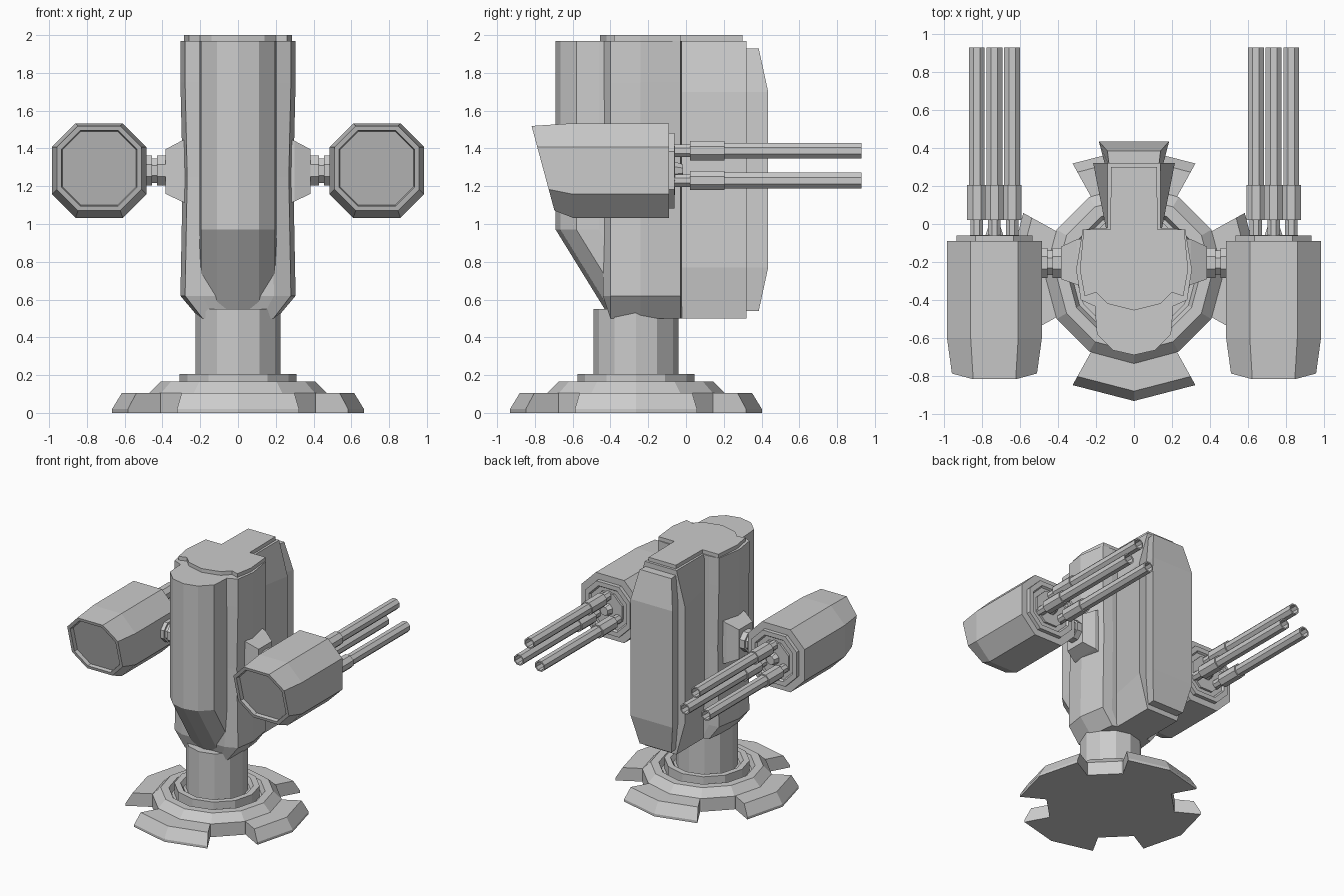
import bpy, bmesh
from math import sin, cos, radians, pi

if "Cube" in bpy.data.objects:
    bpy.data.objects.remove(bpy.data.objects["Cube"])

CY = -0.265            # pedestal axis
PX, PZ = 0.735, 1.283  # gun pod axis


def loft(name, rings, mirror=False):
    """Skin a stack of equal-length rings, cap both ends."""
    bm = bmesh.new()
    vs = [[bm.verts.new(p) for p in r] for r in rings]
    n = len(rings[0])
    for a, b in zip(vs, vs[1:]):
        for i in range(n):
            j = (i + 1) % n
            bm.faces.new((a[i], a[j], b[j], b[i]))
    bm.faces.new(vs[0][::-1])
    bm.faces.new(vs[-1])
    bmesh.ops.recalc_face_normals(bm, faces=bm.faces[:])
    me = bpy.data.meshes.new(name)
    bm.to_mesh(me)
    bm.free()
    ob = bpy.data.objects.new(name, me)
    bpy.context.collection.objects.link(ob)
    if mirror:
        ob.modifiers.new("mirror", 'MIRROR').use_mirror_merge = False
    return ob


def sym(half):
    """Half outline (x >= 0) to a full closed outline symmetric in x."""
    return half + [(-x, y) for x, y in reversed(half) if x > 1e-6]


def flat(pts, z):
    return [(x, y, z) for x, y in pts]


def turned(name, profile, n=12):
    """Vertical turned part on the pedestal axis from (radius, z)."""
    return loft(name, [[(r * cos(2 * pi * k / n), CY + r * sin(2 * pi * k / n), z)
                        for k in range(n)] for r, z in profile])


def turned_y(name, x, z, profile, n=8):
    """Mirrored turned part along y from (radius, y)."""
    a = [2 * pi * (k + .5) / n for k in range(n)]
    return loft(name, [[(x + r * cos(t), y, z + r * sin(t)) for t in a]
                       for r, y in profile], True)


# Pedestal
turned("base_disc", [(.47, 0), (.47, .105), (.41, .165), (.35, .165), (.33, .12)])
turned("base_ring", [(.31, .1), (.31, .205), (.265, .205), (.245, .17)])
turned("column", [(.225, .1), (.225, .55)])

# Four feet around the base
for k in range(4):
    def foot_ring(outer, z):
        pol = [(.42, -29), (outer, -29), (outer, 0), (outer, 29), (.42, 29), (.42, 0)]
        return [(r * cos(radians(a + 90 * k)), CY + r * sin(radians(a + 90 * k)), z)
                for r, a in pol]
    loft("foot_%d" % (k + 1), [foot_ring(.667, 0), foot_ring(.667, .02),
                               foot_ring(.615, .105)])

# Main body, tapering at the bottom
body = sym([(.19, -.02), (.27, -.03), (.305, -.24), (.28, -.4), (.19, -.44)])
loft("body", [flat([(x * .67, max(y, -.4)) for x, y in body], .5),
              flat(body, .62), flat([(x * .96, y) for x, y in body], 1.25),
              flat(body, 1.75), flat(body, 1.97)])

# Rounded front column with sloped underside
front = sym([(0, -.69), (.11, -.665), (.195, -.58), (.205, -.46), (.2, -.3)])
loft("front_column", [flat([(x, min(y + .29, -.2)) for x, y in front], .5),
                      flat(front, .97), flat(front, 1.97)])

# Rear neck, flaring to the back between the chamfered ends
def neck(w, z):
    return flat([(.14, -.06), (w, .32), (-w, .32), (-.14, -.06)], z)
loft("rear_neck", [neck(.14, .5), neck(.215, .77), neck(.215, 1.7), neck(.14, 1.97)])

# Rear plate with chamfered ends
def plate(w_in, w_out, y, z):
    return flat([(w_in, .3), (w_out, y), (-w_out, y), (-w_in, .3)], z)
loft("rear_plate", [plate(.13, .14, .385, .54), plate(.15, .185, .435, .77),
                    plate(.15, .185, .435, 1.7), plate(.13, .14, .385, 1.93)])

# Top cap
cap = sym([(.12, .3), (.125, -.03), (.265, -.03), (.285, -.24), (.26, -.38),
           (.2, -.36), (.14, -.42), (0, -.455)])
loft("top_cap", [flat(cap, 1.95), flat(cap, 2.0)])

# Side mounts and pod arms
def slab(x, y0, y1, z0, z1):
    return [(x, y0, z0), (x, y1, z0), (x, y1, z1), (x, y0, z1)]
loft("side_mount", [slab(.25, -.32, -.08, 1.1, 1.46), slab(.3, -.32, -.08, 1.12, 1.44),
                    slab(.385, -.29, -.12, 1.16, 1.395)], True)

def arm(x, r):
    return [(x, -.205 + r * cos(pi * (k + .5) / 4), PZ + r * sin(pi * (k + .5) / 4))
            for k in range(8)]
loft("pod_arm", [arm(.36, .085), arm(.43, .085), arm(.43, .07), arm(.455, .07),
                 arm(.455, .085), arm(.52, .085)], True)

# Gun pods: octagonal shell with a slanted, recessed front
def octo(h, y, slant=0.0, dz=0.0):
    f = h * .5
    pts = [(h, f), (f, h), (-f, h), (-h, f), (-h, -f), (-f, -h), (f, -h), (h, -f)]
    return [(PX + a, y - slant * b, PZ + dz + b) for a, b in pts]
loft("gun_pod", [octo(.195, -.725, .27, .012), octo(.2, -.757, .27, .012),
                 octo(.224, -.757, .27, .012), octo(.25, -.6), octo(.25, -.09)], True)
loft("pod_collar", [octo(.2, -.1), octo(.2, -.06), octo(.165, -.06),
                    octo(.155, -.075)], True)
turned_y("barrel_hub", PX, PZ, [(.14, -.09), (.14, -.058), (.05, -.058), (.035, -.015)])

# Three barrels per pod: thin root, sleeve, hollow tube
for i, (dx, dz) in enumerate([(0, .105), (.093, -.053), (-.093, -.053)]):
    turned_y("barrel_%d" % (i + 1), PX + dx, PZ + dz,
             [(.036, -.08), (.036, .02), (.055, .02), (.055, .205), (.045, .205),
              (.045, .93), (.034, .93), (.034, .8)])
